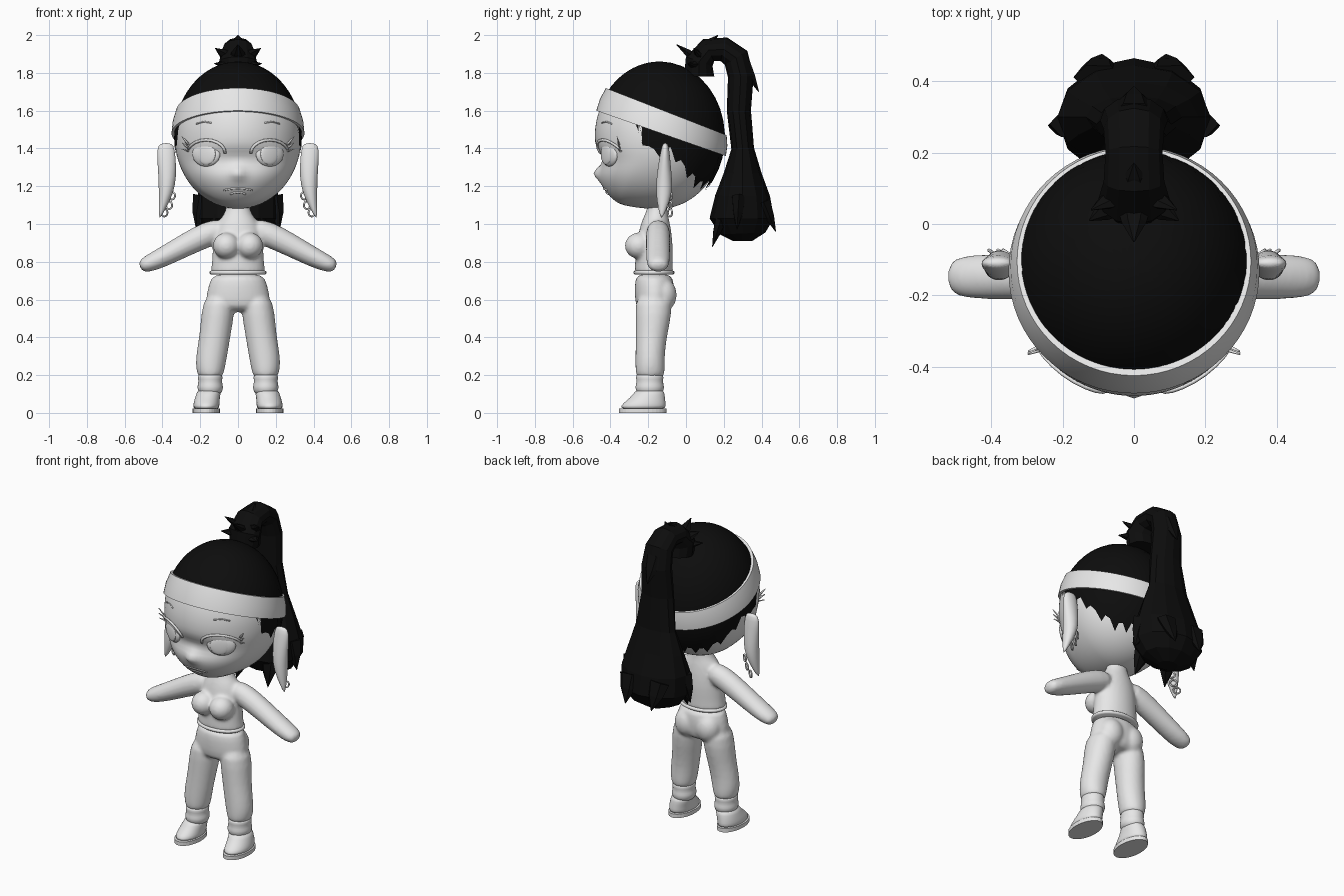
import bpy, bmesh, math
from mathutils import Vector, Matrix

cube = bpy.data.objects.get("Cube")
if cube:
    bpy.data.objects.remove(cube)


def material(name, v):
    m = bpy.data.materials.new(name)
    m.use_nodes = True
    m.diffuse_color = (v, v, v, 1)
    m.node_tree.nodes["Principled BSDF"].inputs["Base Color"].default_value = (v, v, v, 1)
    return m


GREY, BLACK = material("light grey", 0.8), material("hair black", 0.004)
X, Y, Z = Vector((1, 0, 0)), Vector((0, 1, 0)), Vector((0, 0, 1))


def make(name, bm, mat=GREY, smooth=True, subsurf=0, voxel=0):
    bmesh.ops.recalc_face_normals(bm, faces=bm.faces)
    for f in bm.faces:
        f.smooth = smooth
    me = bpy.data.meshes.new(name)
    bm.to_mesh(me)
    bm.free()
    me.materials.append(mat)
    ob = bpy.data.objects.new(name, me)
    bpy.context.collection.objects.link(ob)
    if subsurf:
        ob.modifiers.new("Subdivision", "SUBSURF").levels = subsurf
        ob.modifiers["Subdivision"].render_levels = subsurf
    if voxel:
        r = ob.modifiers.new("Blend", "REMESH")
        r.mode, r.voxel_size, r.use_smooth_shade = "VOXEL", voxel, True
        s = ob.modifiers.new("Soften", "SMOOTH")
        s.factor, s.iterations = 0.5, 6
    return ob


def tube(bm, pts, side=X, n=16, along=None):
    """Loft elliptical rings; each point is (centre, radius along side, other radius)."""
    rings = []
    for i, (c, ra, rb) in enumerate(pts):
        t = along or (Vector(pts[min(i + 1, len(pts) - 1)][0]) - Vector(pts[max(i - 1, 0)][0]))
        u = (side - t * side.dot(t) / t.length_squared).normalized()
        v = t.normalized().cross(u)
        rings.append([bm.verts.new(Vector(c) + u * ra * math.cos(k * math.tau / n)
                                   + v * rb * math.sin(k * math.tau / n)) for k in range(n)])
    for a, b in zip(rings, rings[1:]):
        for k in range(n):
            bm.faces.new((a[k], a[(k + 1) % n], b[(k + 1) % n], b[k]))
    bm.faces.new(rings[0])
    bm.faces.new(rings[-1])


def column(bm, rows, n=16):
    """Stack of level ellipses given as (z, x, y, rx, ry)."""
    tube(bm, [((x, y, z), rx, ry) for z, x, y, rx, ry in rows], X, n, Z)


def ball(bm, c, r, yaw=0, u=24):
    m = Matrix.Translation(c) @ Matrix.Rotation(yaw, 4, "Z") @ Matrix.Diagonal((*r, 1))
    bmesh.ops.create_uvsphere(bm, u_segments=u, v_segments=u // 2, radius=1, matrix=m)


def spike(bm, base, tip, r):
    base, tip = Vector(base), Vector(tip)
    mid = base.lerp(tip, 0.5)
    tube(bm, [(base, r, r * 0.6), (mid, r * 0.7, r * 0.4), (tip, 0.002, 0.002)],
         X if abs((tip - base).normalized().x) < 0.8 else Y, 6)


# Head with brow dent, nose and forward chin
CY, CZ = -0.145, 1.46
gauss = lambda d, s: math.exp(-(d / s) ** 2)


def push(x, z):
    chin = 0.09 * max(0, (CZ - z) / 0.38) ** 1.5
    return chin - 0.04 * gauss(z - 1.34, 0.06) * gauss(x, 0.25) + 0.03 * gauss(z - 1.27, 0.035) * gauss(x, 0.04)


def face(x, z, out=0.0):
    q = 1 - (x / 0.335) ** 2 - ((z - CZ) / 0.38) ** 2
    return Vector((x, CY - 0.338 * math.sqrt(max(q, 0.02)) - push(x, z) - out, z))


bm = bmesh.new()
ball(bm, (0, CY, CZ), (0.335, 0.338, 0.38), u=96)
for v in bm.verts:
    v.co.y -= push(v.co.x, v.co.z) * min(1, max(0, (CY - v.co.y) / 0.12))
make("head", bm)

# Eyes, lids, lashes and brows
for s, tag in ((1, "left"), (-1, "right")):
    yaw = s * 0.5
    bm = bmesh.new()
    ball(bm, face(s * 0.168, 1.37, -0.012), (0.083, 0.025, 0.066), yaw)
    make(tag + "_eye", bm)
    bm = bmesh.new()
    ball(bm, face(s * 0.168, 1.37, 0.006), (0.056, 0.011, 0.056), yaw)
    make(tag + "_iris", bm)
    bm = bmesh.new()
    lid = [(0.168 - 0.1 * math.cos(a), 1.375 + 0.07 * math.sin(a)) for a in [i * math.pi / 10 for i in range(10)]]
    tube(bm, [(face(s * x, z, 0.005), 0.006, 0.008) for x, z in lid], Y, 8)
    for dz in (0.0, 0.03, 0.06):
        root = face(s * 0.262, 1.385 + dz * 0.6)
        spike(bm, root, root + Vector((s * 0.035, -0.012, 0.012 + dz * 0.5)), 0.008)
    make(tag + "_lashes", bm)
    bm = bmesh.new()
    tube(bm, [(face(s * x, z), 0.004, 0.004) for x, z in ((0.14, 1.535), (0.18, 1.542), (0.22, 1.53))], Y, 8)
    make(tag + "_brow", bm)

bm = bmesh.new()
for dz, w in ((0, 0.075), (-0.02, 0.04)):
    tube(bm, [(face(w * k / 4, 1.188 + dz - 0.0006 * k * k), 0.005, 0.005) for k in range(-4, 5)], Y, 8)
make("lips", bm)

# Ears with hanging rings
for s, tag in ((1, "left"), (-1, "right")):
    bm = bmesh.new()
    column(bm, [(z, s * x, y, rx, ry) for z, x, y, rx, ry in (
        (1.43, 0.38, -0.11, 0.03, 0.012), (1.4, 0.383, -0.11, 0.05, 0.022), (1.3, 0.375, -0.115, 0.05, 0.036),
        (1.2, 0.375, -0.115, 0.045, 0.046), (1.12, 0.39, -0.12, 0.03, 0.036), (1.03, 0.415, -0.13, 0.004, 0.005))])
    make(tag + "_ear", bm, subsurf=1)
    for i, (x, z) in enumerate(((0.35, 1.15), (0.365, 1.1), (0.39, 1.06))):
        bpy.ops.mesh.primitive_torus_add(location=(s * x, -0.085, z), rotation=(math.pi / 2, 0, s * 0.6),
                                         major_radius=0.02, minor_radius=0.005, major_segments=20, minor_segments=8)
        ring = bpy.context.object
        ring.name = f"{tag}_ear_ring_{i + 1}"
        ring.data.materials.append(GREY)
        ring.data.shade_smooth()

# Scalp hair with a ragged hairline
LINE = ((0, 1.62), (60, 1.6), (68, 1.5), (82, 1.37), (100, 1.38), (115, 1.28), (137, 1.2), (181, 1.2))


def hairline(deg):
    for (a, za), (b, zb) in zip(LINE, LINE[1:]):
        if a <= deg < b:
            return za + (zb - za) * (deg - a) / (b - a)


bm = bmesh.new()
rows = []
for k in range(72):
    deg = k * 5 if k <= 36 else 360 - k * 5
    low = hairline(deg) + (0.025 if k % 3 else -0.02) * (deg > 60)
    top = math.acos((low - CZ) / 0.4)
    a = math.radians(k * 5)
    rows.append([bm.verts.new((0.338 * math.sin(t) * math.sin(a), -0.14 - 0.346 * math.sin(t) * math.cos(a),
                               CZ + 0.4 * math.cos(t))) for t in [top * (j + 0.2) / 14.2 for j in range(15)]])
for k in range(72):
    a, b = rows[k], rows[(k + 1) % 72]
    for j in range(14):
        bm.faces.new((a[j], a[j + 1], b[j + 1], b[j]))
bm.faces.new([r[0] for r in rows])
make("scalp_hair", bm, BLACK)

# Tilted headband
bm = bmesh.new()
rows = []
for k in range(64):
    a = k * math.tau / 64
    row = []
    for inset in (0, 0.018):
        yb, yt = -0.132 - (0.343 - inset) * math.cos(a), -0.105 - (0.32 - inset) * math.cos(a)
        low = Vector(((0.352 - inset) * math.sin(a), yb, 1.6 - 0.35 * (yb + 0.475)))
        high = Vector(((0.328 - inset) * math.sin(a), yt, 1.72 - 0.39 * (yt + 0.425)))
        mid = low.lerp(high, 0.5) + Vector((math.sin(a), -math.cos(a), 0)) * 0.006
        row += [low, mid, high] if not inset else [high, low]
    rows.append([bm.verts.new(p) for p in row])
for k in range(64):
    a, b = rows[k], rows[(k + 1) % 64]
    for j in range(5):
        bm.faces.new((a[j], a[(j + 1) % 5], b[(j + 1) % 5], b[j]))
band = make("headband", bm)
bpy.context.view_layer.objects.active = band
band.select_set(True)
bpy.ops.object.shade_smooth_by_angle(angle=0.7)

# Ponytail with loose points
bm = bmesh.new()
tube(bm, [((0, y, z), rx, r) for y, z, rx, r in (
    (0.07, 1.78, 0.09, 0.08), (0.07, 1.86, 0.1, 0.075), (0.12, 1.92, 0.085, 0.065), (0.2, 1.925, 0.08, 0.065),
    (0.265, 1.88, 0.085, 0.07), (0.29, 1.78, 0.095, 0.068), (0.28, 1.6, 0.105, 0.064), (0.3, 1.4, 0.135, 0.06),
    (0.3, 1.27, 0.18, 0.1), (0.3, 1.15, 0.215, 0.145), (0.295, 1.03, 0.215, 0.17), (0.3, 0.95, 0.16, 0.12),
    (0.3, 0.91, 0.06, 0.05))], X, 12)
spike(bm, (0, 0.06, 1.87), (0, -0.05, 1.95), 0.05)
spike(bm, (0, 0.1, 1.94), (0, 0.17, 2.0), 0.045)
spike(bm, (0, 0.31, 1.85), (0, 0.385, 1.7), 0.06)
for s in (1, -1):
    spike(bm, (s * 0.04, 0.08, 1.88), (s * 0.12, 0.04, 1.93), 0.04)
    spike(bm, (s * 0.05, 0.06, 1.84), (s * 0.125, 0.01, 1.85), 0.04)
    spike(bm, (s * 0.09, 0.19, 1.04), (s * 0.11, 0.14, 0.88), 0.06)
    spike(bm, (s * 0.1, 0.41, 1.12), (s * 0.09, 0.475, 0.96), 0.07)
    spike(bm, (s * 0.17, 0.28, 1.14), (s * 0.22, 0.27, 0.97), 0.07)
make("ponytail", bm, BLACK, smooth=False)

# Torso, bust and arms blended together
bm = bmesh.new()
column(bm, [(z, 0, y, rx, ry) for z, y, rx, ry in (
    (0.735, -0.17, 0.146, 0.102), (0.745, -0.17, 0.146, 0.102), (0.8, -0.17, 0.138, 0.1), (0.88, -0.168, 0.135, 0.1),
    (0.97, -0.163, 0.125, 0.085), (1.03, -0.16, 0.095, 0.07), (1.06, -0.155, 0.065, 0.055), (1.14, -0.15, 0.06, 0.05))], 24)
for s in (1, -1):
    ball(bm, (s * 0.062, -0.25, 0.885), (0.072, 0.075, 0.07))
    tube(bm, [((s * x, -0.148, z), ry, r) for x, z, ry, r in (
        (0.06, 0.98, 0.06, 0.06), (0.16, 0.948, 0.066, 0.07), (0.28, 0.888, 0.065, 0.062), (0.4, 0.823, 0.065, 0.054),
        (0.48, 0.787, 0.062, 0.046), (0.522, 0.772, 0.042, 0.03))], Y)
make("torso_and_arms", bm, subsurf=1, voxel=0.01)

bm = bmesh.new()
column(bm, [(z, 0, -0.17, 0.142 + d, 0.1 + d) for z, d in ((0.732, 0), (0.738, 0.008), (0.748, 0.008), (0.754, 0))], 32)
make("shirt_hem", bm)

# Trousers
bm = bmesh.new()
column(bm, [(0.745, 0, -0.17, 0.138, 0.097), (0.68, 0, -0.167, 0.155, 0.105), (0.6, 0, -0.167, 0.175, 0.105),
            (0.53, 0, -0.17, 0.165, 0.09)], 24)
for s in (1, -1):
    ball(bm, (s * 0.072, -0.122, 0.625), (0.078, 0.074, 0.09))
    column(bm, [(z, s * x, y, rx, ry) for z, x, y, rx, ry in (
        (0.64, 0.095, -0.17, 0.08, 0.1), (0.52, 0.108, -0.172, 0.09, 0.098), (0.42, 0.12, -0.182, 0.084, 0.086),
        (0.32, 0.137, -0.19, 0.085, 0.079), (0.25, 0.146, -0.19, 0.081, 0.08), (0.2, 0.146, -0.19, 0.07, 0.078),
        (0.185, 0.147, -0.19, 0.058, 0.065))])
make("trousers", bm, subsurf=1, voxel=0.01)

# Ankles and shoes
for s, tag in ((1, "left"), (-1, "right")):
    bm = bmesh.new()
    column(bm, [(z, s * 0.147, -0.192, 0.062 + d, 0.07 + d) for z, d in (
        (0.21, 0), (0.19, 0.006), (0.165, 0), (0.14, 0.008), (0.125, 0.006), (0.09, -0.004))])
    make(tag + "_sock", bm, subsurf=1)
    bm = bmesh.new()
    column(bm, [(z, s * x, y, rx, ry) for z, x, y, rx, ry in (
        (0.015, 0.168, -0.228, 0.069, 0.122), (0.04, 0.168, -0.226, 0.07, 0.12), (0.065, 0.165, -0.212, 0.068, 0.104),
        (0.095, 0.158, -0.197, 0.065, 0.085), (0.13, 0.15, -0.19, 0.063, 0.073))], 20)
    make(tag + "_shoe", bm, subsurf=1)
    bm = bmesh.new()
    column(bm, [(z, s * 0.168, -0.229, 0.072, 0.126) for z in (0, 0.024)], 32)
    make(tag + "_sole", bm, smooth=False)
